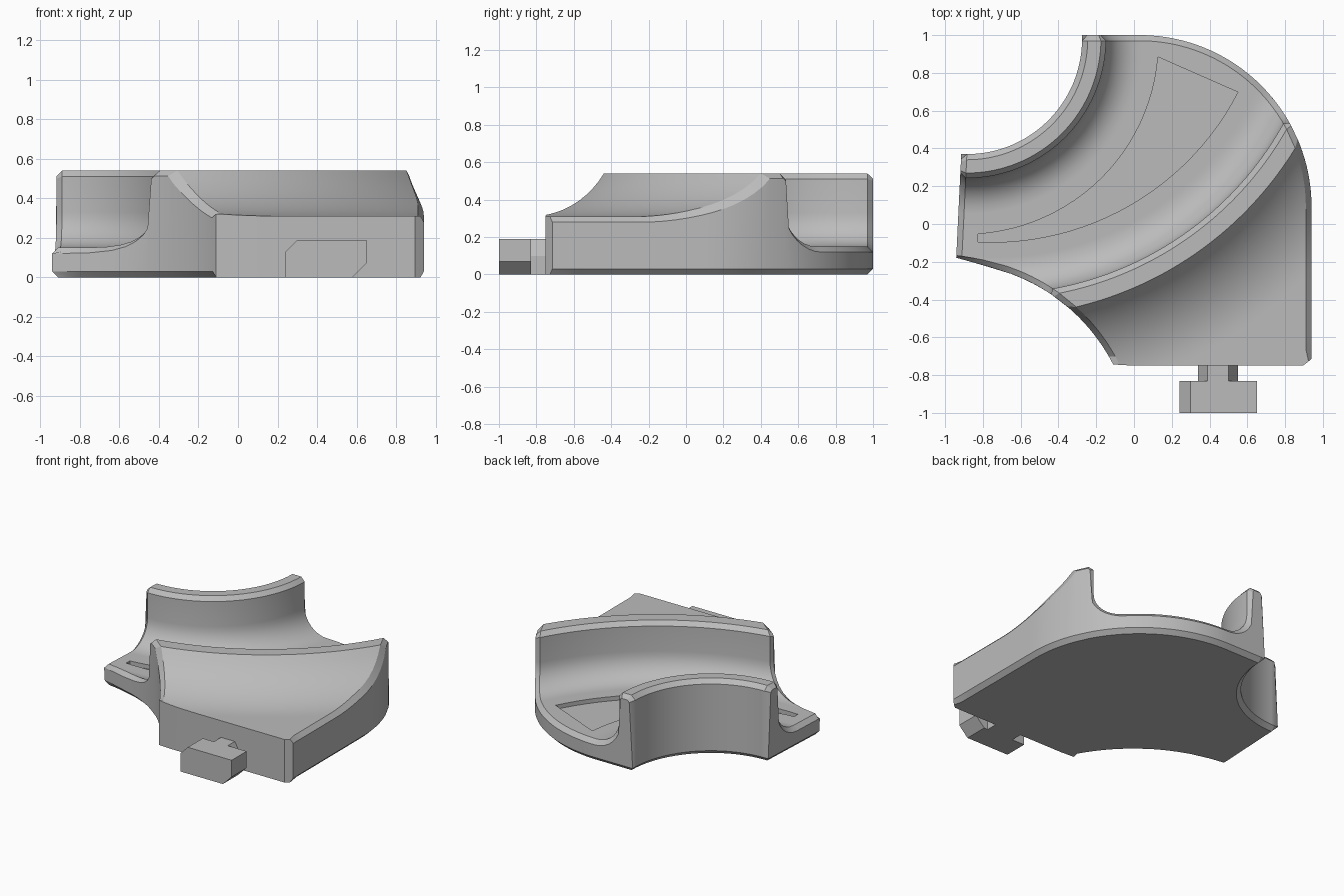
import bpy, bmesh, math
from mathutils import Vector

cube = bpy.data.objects.get("Cube")
if cube:
    bpy.data.objects.remove(cube)

grey = bpy.data.materials.new("plain grey")
grey.use_nodes = True
grey.diffuse_color = (0.5, 0.5, 0.5, 1)
grey.node_tree.nodes["Principled BSDF"].inputs["Base Color"].default_value = grey.diffuse_color

BEVEL = 0.03
FRONT = -0.75
INNER = Vector((-0.885, 0.98))   # centre of the inner wall
OUTER = Vector((-0.74, 1.38))    # centre of the outer wall
SAMPLES = 36


def finish(name, bm):
    bmesh.ops.remove_doubles(bm, verts=bm.verts, dist=1e-4)
    bmesh.ops.recalc_face_normals(bm, faces=bm.faces)
    mesh = bpy.data.meshes.new(name)
    bm.to_mesh(mesh)
    bm.free()
    mesh.materials.append(grey)
    obj = bpy.data.objects.new(name, mesh)
    bpy.context.collection.objects.link(obj)
    return obj


def prism(name, points, direction):
    bm = bmesh.new()
    face = bm.faces.new([bm.verts.new(p) for p in points])
    new = bmesh.ops.extrude_face_region(bm, geom=[face])["geom"]
    bmesh.ops.translate(bm, vec=direction, verts=[v for v in new if isinstance(v, bmesh.types.BMVert)])
    return finish(name, bm)


def polar(c, r, a):
    return c + Vector((math.cos(a), math.sin(a))) * r


def inside(p, inset):
    """Plan outline of the block; the front edge is never inset."""
    if p.y < FRONT or p.y > 1 - inset or p.x > 0.94 - inset:
        return False
    if (p - Vector((-1, -1.2))).length < 1 + inset:
        return False
    if p.x - INNER.x - 0.0485 * (p.y - INNER.y) < inset:
        return False
    corner = Vector((0.03, 0.09))
    return not (p.x > corner.x and p.y > corner.y and (p - corner).length > 0.91 - inset)


def limit(c, r, side, inset):
    """Angle at which an arc leaves the outline."""
    a = math.radians(-51.7)
    step = 0.02 * side
    for _ in range(150):
        if not inside(polar(c, r, a + step), inset):
            break
        a += step
    for _ in range(20):
        step /= 2
        if inside(polar(c, r, a + step), inset):
            a += step
    return a


# Cross-section: centre, radius, top height, bottom height
section = [(INNER, 0.61, 0.51, BEVEL), (INNER, 0.64, 0.54, 0),
           (INNER, 0.71, 0.54, 0), (INNER, 0.737, 0.51, 0)]
FILLET, FLOOR = 0.18, 0.15
quarter = [i / 8 * math.pi / 2 for i in range(9)]
for a in quarter:
    section.append((INNER, 0.737 + FILLET * (1 - math.cos(a)), FLOOR + FILLET * (1 - math.sin(a)), 0))
for i in range(1, 24):
    t = i / 24
    section.append((INNER.lerp(OUTER, t), 0.917 + t * (1.57 - 0.917), FLOOR, 0))
for a in quarter:
    section.append((OUTER, 1.57 + FILLET * math.sin(a), FLOOR + FILLET * (1 - math.cos(a)), 0))
section += [(OUTER, 1.75, 0.51, 0), (OUTER, 1.78, 0.54, 0)]
for i in range(13):
    d = 0.46 * (1 - i / 12)
    section.append((OUTER, 2.33 - d, 0.31 + 0.575 - math.sqrt(0.575 ** 2 - d * d), 0))
section += [(OUTER, 2.33 + 0.355 * i / 6, 0.31, 0) for i in range(1, 7)]


def normal(i):
    total = Vector((0, 0))
    for j in (i - 1, i):
        if j < 0:
            total += Vector((0, 1))
        elif j + 1 < len(section):
            p, q = section[j], section[j + 1]
            total += Vector((q[1] - p[1], q[2] - p[2])).normalized()
    total.normalize()
    return Vector((-total.y, total.x))


def ring(i):
    """Closed loop over the top and back along the underside."""
    c, r, z, base = section[i]
    n = normal(i) * BEVEL
    ends = []
    for side in (-1, 1):
        foot = polar(c, r, limit(c, r, side, 0))
        if foot.y < FRONT + 0.01:
            ends.append((foot.to_3d() + Vector((0, 0, z)), foot.to_3d()))
        else:
            rim = polar(c, r - n.x, limit(c, r - n.x, side, 0))
            ends.append((Vector((rim.x, rim.y, z - n.y)), Vector((foot.x, foot.y, BEVEL))))
    lo, hi = limit(c, r, -1, BEVEL), limit(c, r, 1, BEVEL)
    arc = [polar(c, r, lo + (hi - lo) * k / SAMPLES) for k in range(SAMPLES + 1)]
    top = [Vector((p.x, p.y, z)) for p in arc]
    under = [Vector((p.x, p.y, base)) for p in reversed(arc)]
    return [ends[0][1], ends[0][0]] + top + [ends[1][0], ends[1][1]] + under


# Curved block with channel, walls and swept shoulder
bm = bmesh.new()
loops = [[bm.verts.new(p) for p in ring(i)] for i in range(len(section))]
count = len(loops[0])
for a, b in zip(loops, loops[1:]):
    for k in range(count):
        m = (k + 1) % count
        bm.faces.new((a[k], a[m], b[m], b[k]))
for loop in (loops[0], loops[-1]):
    # Close the two side ends, then join the top arc to the underside arc
    tops, under = loop[2:SAMPLES + 3], loop[SAMPLES + 5:][::-1]
    for k in range(SAMPLES):
        bm.faces.new((tops[k], tops[k + 1], under[k + 1], under[k]))
    bm.faces.new((loop[0], loop[1], tops[0], under[0]))
    bm.faces.new((tops[-1], loop[SAMPLES + 3], loop[SAMPLES + 4], under[-1]))
block = finish("channel_block", bm)


# Shallow tapering recess in the channel floor
def arc_between(c, start, end):
    u, v = Vector(start) - c, Vector(end) - c
    a, b = math.atan2(u.y, u.x), math.atan2(v.y, v.x)
    return [polar(c, u.length + (v.length - u.length) * k / 24, a + (b - a) * k / 24) for k in range(25)]


outline = arc_between(INNER, (-0.825, -0.053), (0.127, 0.884))
outline += arc_between(OUTER, (0.55, 0.698), (-0.825, -0.095))
cutter = prism("recess_cutter", [(p.x, p.y, FLOOR - 0.03) for p in outline], (0, 0, 0.05))
cutter.hide_render = True
cut = block.modifiers.new("recess", "BOOLEAN")
cut.operation = "DIFFERENCE"
cut.solver = "EXACT"
cut.object = cutter
bpy.ops.object.select_all(action="DESELECT")
bpy.context.view_layer.objects.active = block
block.select_set(True)
bpy.ops.object.modifier_apply(modifier=cut.name)
bpy.data.objects.remove(cutter)
bpy.ops.object.shade_smooth_by_angle(angle=math.radians(25))

# Connector on the front: neck with sloped shoulders, and a six-sided head
neck = [(0.34, 0), (0.55, 0), (0.55, 0.1), (0.5, 0.19), (0.39, 0.19), (0.34, 0.1)]
head = [(0.24, 0), (0.58, 0), (0.65, 0.07), (0.65, 0.19), (0.3, 0.19), (0.24, 0.13)]
prism("connector_neck", [(x, -0.83, z) for x, z in neck], (0, 0.09, 0))
prism("connector_head", [(x, -1, z) for x, z in head], (0, 0.17, 0))
